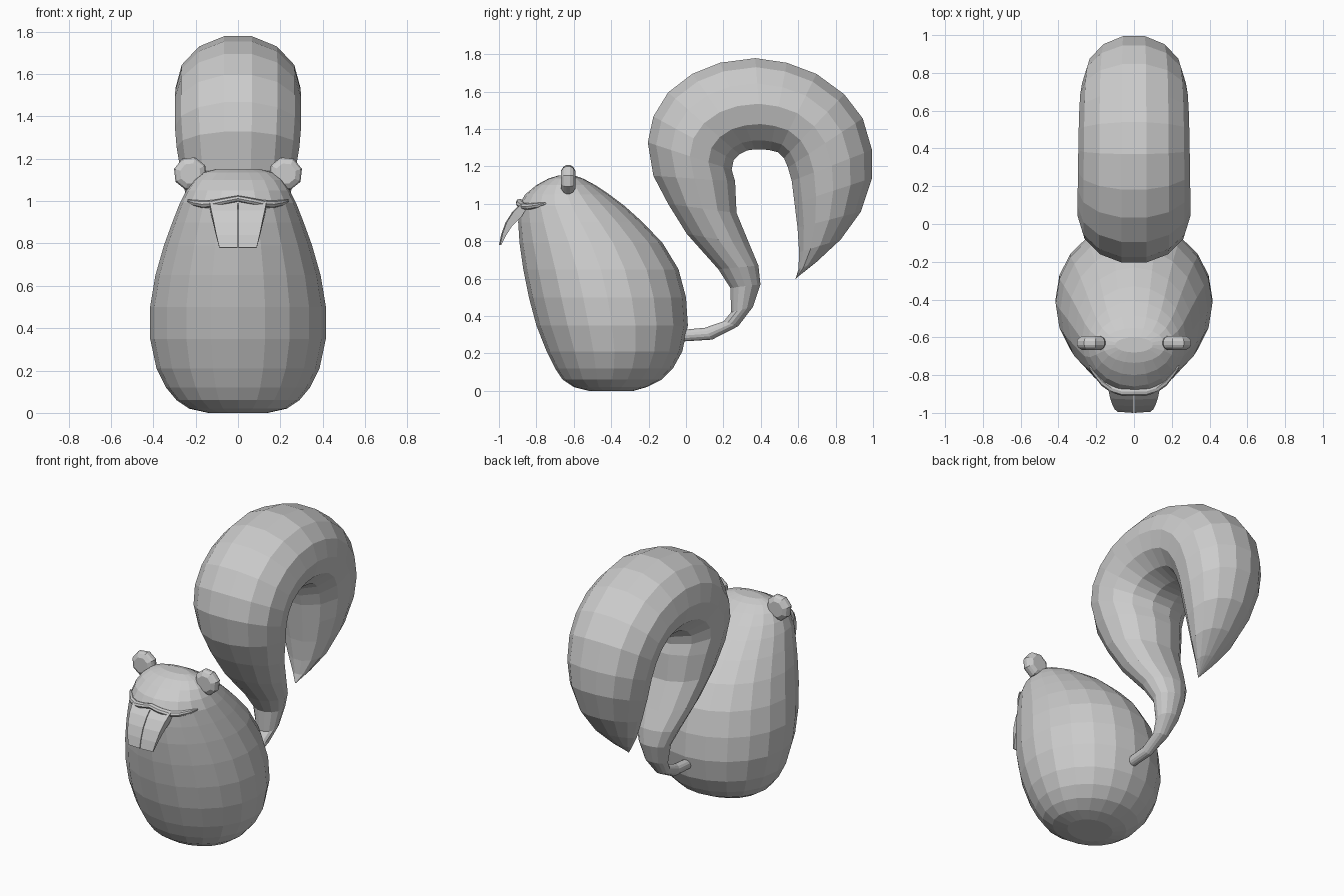
import bpy, bmesh, math
from mathutils import Vector


def loft(name, rings):
    """Skin a list of equal-length point rings and cap both ends."""
    bm = bmesh.new()
    vr = [[bm.verts.new(p) for p in r] for r in rings]
    n = len(vr[0])
    for a, b in zip(vr, vr[1:]):
        for i in range(n):
            j = (i + 1) % n
            bm.faces.new((a[i], a[j], b[j], b[i]))
    bm.faces.new(vr[0])
    bm.faces.new(vr[-1])
    bmesh.ops.recalc_face_normals(bm, faces=bm.faces)
    me = bpy.data.meshes.new(name)
    bm.to_mesh(me)
    bm.free()
    ob = bpy.data.objects.new(name, me)
    bpy.context.collection.objects.link(ob)
    return ob


def ellipse(c, u, v, n):
    c, u, v = Vector(c), Vector(u), Vector(v)
    return [c + u * math.cos(2 * math.pi * i / n) + v * math.sin(2 * math.pi * i / n)
            for i in range(n)]


def mirror_x(ob):
    ob.modifiers.new("mirror", "MIRROR").use_axis[0] = True


# Body: z, front y, back y, half width
body = [(0, -.52, -.28, .14), (.02, -.60, -.21, .23), (.06, -.66, -.13, .29),
        (.12, -.70, -.07, .34), (.21, -.745, -.02, .385), (.35, -.80, .01, .415),
        (.50, -.84, .0, .415), (.65, -.87, -.04, .39), (.79, -.89, -.125, .35),
        (.90, -.897, -.23, .31), (.99, -.895, -.33, .275), (1.05, -.86, -.41, .245),
        (1.10, -.80, -.485, .21), (1.135, -.735, -.55, .165), (1.152, -.68, -.60, .10)]
loft("body", [ellipse((0, (f + b) / 2, z), (w, 0, 0), (0, (b - f) / 2, 0), 20)
              for z, f, b, w in body])

# Tail: outer (y, z), inner (y, z), half width
tail = [(-.04, .325, -.04, .262, .03), (.10, .338, .14, .273, .032),
        (.20, .372, .28, .345, .045), (.24, .42, .36, .45, .07),
        (.235, .55, .40, .57, .10), (.17, .65, .39, .67, .14),
        (0, .84, .345, .78, .19), (-.10, 1.0, .275, .95, .235),
        (-.18, 1.15, .268, 1.12, .27), (-.21, 1.33, .25, 1.18, .29),
        (-.18, 1.47, .26, 1.23, .298), (-.10, 1.60, .29, 1.26, .298),
        (.03, 1.70, .33, 1.28, .298), (.18, 1.76, .37, 1.285, .296),
        (.37, 1.785, .41, 1.285, .295), (.54, 1.76, .45, 1.28, .293),
        (.70, 1.70, .49, 1.27, .29), (.85, 1.59, .52, 1.24, .285),
        (.95, 1.46, .54, 1.19, .275), (1.0, 1.29, .56, 1.12, .26),
        (1.0, 1.14, .575, 1.0, .235), (.94, .96, .592, .87, .19),
        (.83, .81, .602, .74, .13), (.70, .69, .60, .65, .06),
        (.592, .605, .585, .597, .005)]
loft("tail", [ellipse((0, (a + c) / 2, (b + d) / 2), (w, 0, 0),
                      (0, (a - c) / 2, (b - d) / 2), 14) for a, b, c, d, w in tail])

# Ears: chamfered octagonal discs
ear = [(-.668, .05), (-.655, .072), (-.64, .08), (-.62, .08), (-.605, .072), (-.592, .05)]
mirror_x(loft("ears", [ellipse((.225, y, 1.13), (r * .96, 0, r * .28), (-r * .28, 0, r * .96), 8)
                       for y, r in ear]))

# Front teeth: front (y, z), back (y, z), half width
teeth = [(-.885, 1.0, -.85, .98, .135), (-.93, .955, -.88, .93, .126),
         (-.965, .90, -.93, .88, .114), (-.987, .84, -.963, .83, .102),
         (-1.0, .78, -.988, .778, .088)]
mirror_x(loft("teeth", [[(.002, a, b), (w, a + .006, b), (w, c, d), (.002, c, d)]
                        for a, b, c, d, w in teeth]))

# Upper lip: thin ridge, x, y, z, size
lip = [(0, -.888, 1.012, .018), (.06, -.888, 1.0, .02), (.12, -.868, .987, .022),
       (.17, -.832, .985, .022), (.21, -.785, .992, .018), (.238, -.755, 1.002, .006)]
mirror_x(loft("upper_lip", [ellipse((x, y, z), (x * .6 * s, -1.1 * s, 0), (0, 0, s * .8), 8)
                            for x, y, z, s in lip]))
